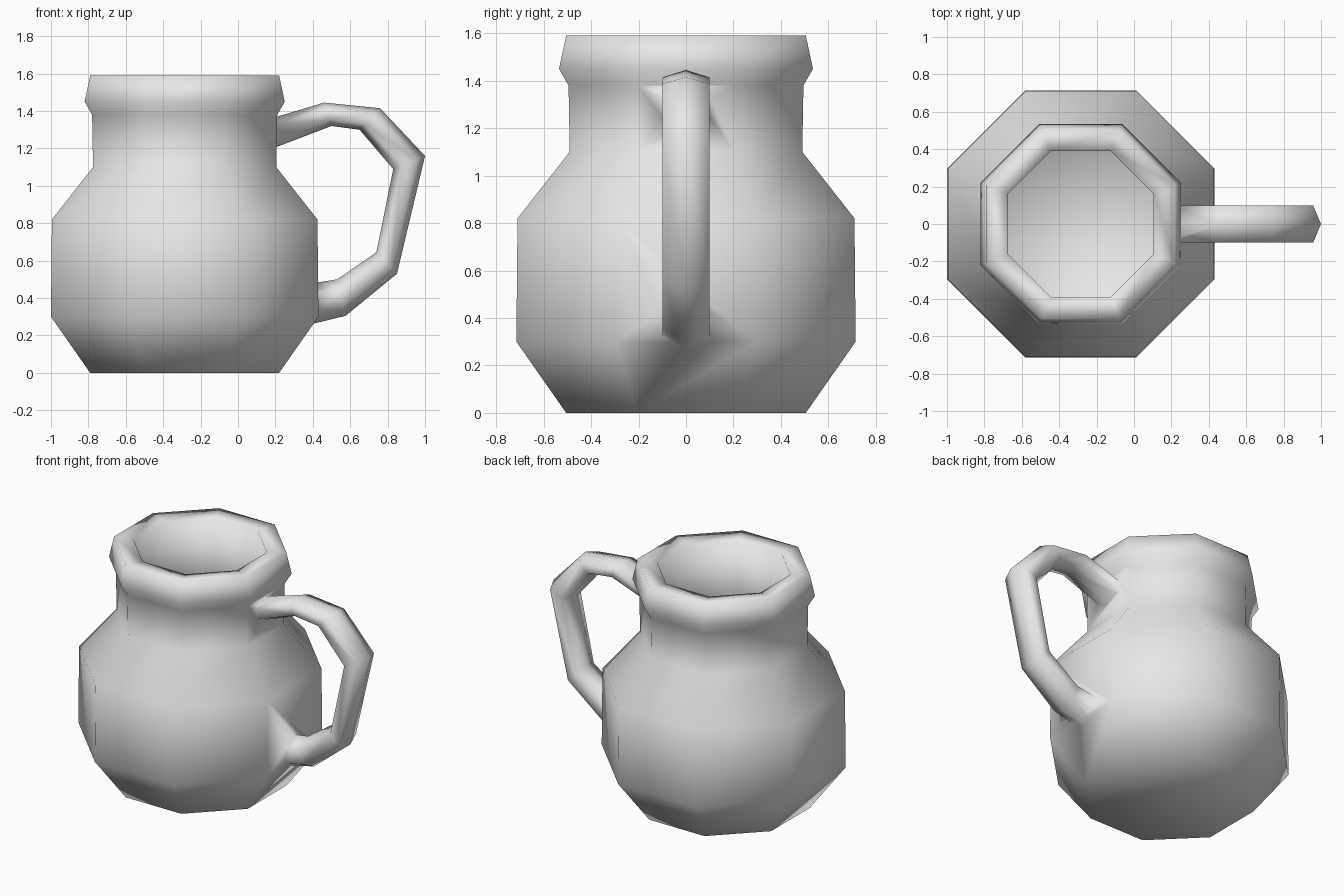
import bpy
import bmesh
import math

if "Cube" in bpy.data.objects:
    bpy.data.objects.remove(bpy.data.objects["Cube"])

SIDES = 8
CENTRE_X = -0.285

clay = bpy.data.materials.new("light_grey_clay")
clay.use_nodes = True
GREY = (0.8, 0.8, 0.8, 1)
clay.diffuse_color = GREY
clay.node_tree.nodes["Principled BSDF"].inputs["Base Color"].default_value = GREY


def loft(name, rings):
    """Skin a stack of closed rings and cap both ends."""
    bm = bmesh.new()
    loops = [[bm.verts.new(p) for p in ring] for ring in rings]
    count = len(loops[0])
    for a, b in zip(loops, loops[1:]):
        for i in range(count):
            j = (i + 1) % count
            bm.faces.new((a[i], a[j], b[j], b[i]))
    bm.faces.new(loops[0][::-1])
    bm.faces.new(loops[-1])
    bmesh.ops.recalc_face_normals(bm, faces=bm.faces)
    mesh = bpy.data.meshes.new(name)
    bm.to_mesh(mesh)
    bm.free()
    mesh.materials.append(clay)
    obj = bpy.data.objects.new(name, mesh)
    bpy.context.collection.objects.link(obj)
    return obj


def octagon(flat_radius, z):
    """Eight-sided ring with flat sides facing the axes."""
    r = flat_radius / math.cos(math.pi / SIDES)
    angles = [(i + 0.5) * 2 * math.pi / SIDES for i in range(SIDES)]
    return [(CENTRE_X + r * math.cos(a), r * math.sin(a), z) for a in angles]


# Jug: outer wall from the base up, over the rim, down the inside to the floor
jug_profile = [
    (0.505, 0.0), (0.715, 0.30), (0.71, 0.82), (0.49, 1.10), (0.495, 1.38),
    (0.535, 1.45), (0.505, 1.59), (0.39, 1.58), (0.395, 1.10),
    (0.61, 0.80), (0.61, 0.33), (0.43, 0.09),
]
jug = loft("jug", [octagon(r, z) for r, z in jug_profile])

# Handle: six-sided sections between an outer and an inner outline
outer = [(0.16, 1.355), (0.46, 1.445), (0.76, 1.415), (1.0, 1.16),
         (0.85, 0.53), (0.575, 0.305), (0.37, 0.255)]
inner = [(0.16, 1.19), (0.50, 1.32), (0.65, 1.30), (0.83, 1.09),
         (0.74, 0.645), (0.53, 0.50), (0.37, 0.475)]
section = [(1, 0), (0.5, 0.1), (-0.5, 0.1), (-1, 0), (-0.5, -0.1), (0.5, -0.1)]
handle_rings = []
for (ox, oz), (ix, iz) in zip(outer, inner):
    mx, mz, hx, hz = (ox + ix) / 2, (oz + iz) / 2, (ox - ix) / 2, (oz - iz) / 2
    handle_rings.append([(mx + hx * t, y, mz + hz * t) for t, y in section])
handle = loft("handle", handle_rings)

# Fuse the handle into the wall so the shading flows across the joints
union = jug.modifiers.new("join_handle", 'BOOLEAN')
union.operation = 'UNION'
union.solver = 'EXACT'
union.object = handle
bpy.ops.object.select_all(action='DESELECT')
jug.select_set(True)
bpy.context.view_layer.objects.active = jug
bpy.ops.object.modifier_apply(modifier=union.name)
bpy.data.objects.remove(handle)
jug.name = "jug_with_handle"
bpy.ops.object.shade_smooth()
